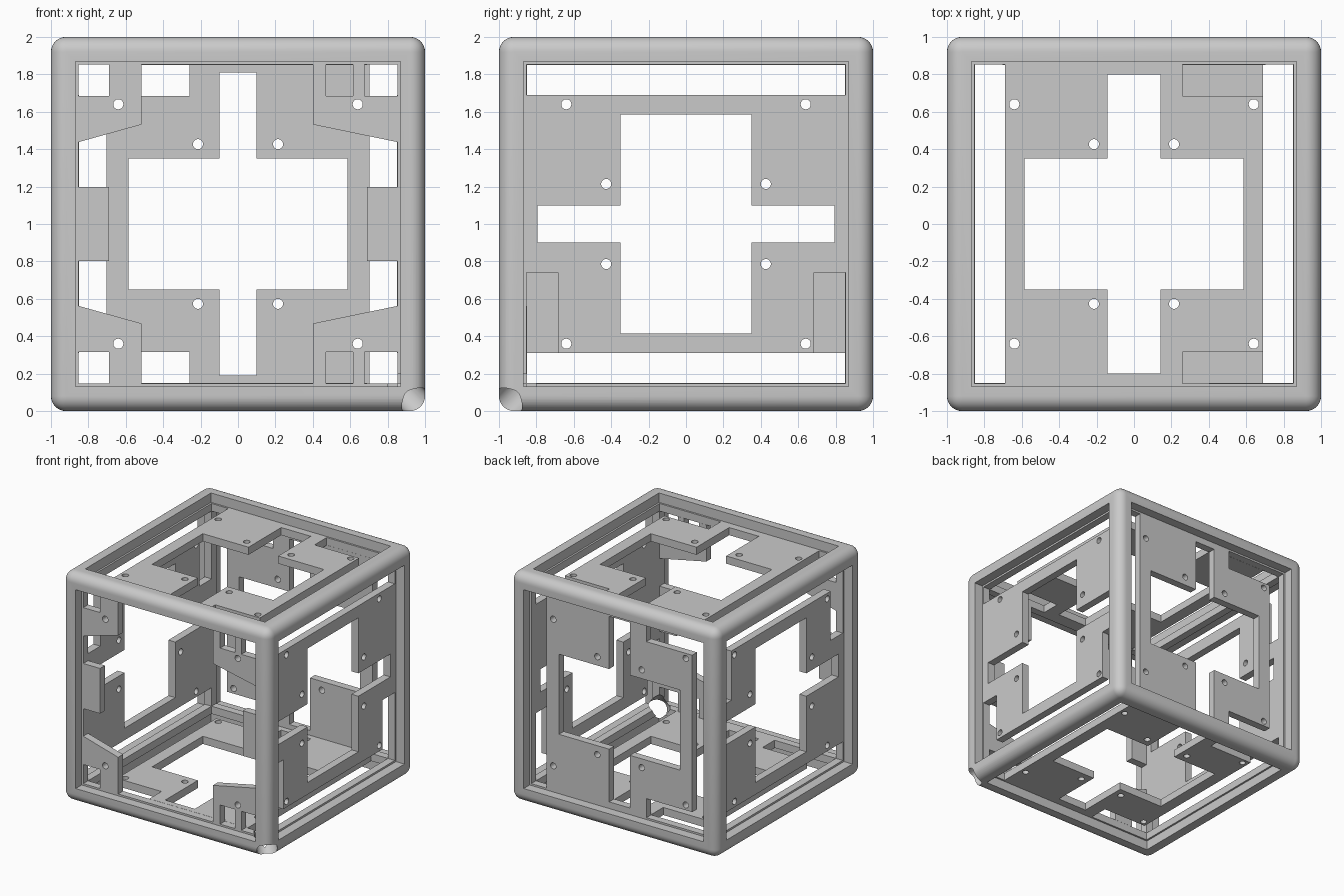
import bpy
import bmesh
import math
from mathutils import Matrix, Vector

if "Cube" in bpy.data.objects:
    bpy.data.objects.remove(bpy.data.objects["Cube"], do_unlink=True)

grey = bpy.data.materials.new("plain grey")
grey.use_nodes = True
COLOUR = (0.59, 0.59, 0.59, 1)
grey.diffuse_color = COLOUR
grey.node_tree.nodes["Principled BSDF"].inputs["Base Color"].default_value = COLOUR

X, Y, Z = Vector((1, 0, 0)), Vector((0, 1, 0)), Vector((0, 0, 1))
CENTRE = Z
WINDOW, REBATE = 0.852, 0.868      # half widths of the frame openings
OUTER, THICK = 0.918, 0.067        # plate outer face (and rebate floor), thickness


def activate(ob):
    bpy.ops.object.select_all(action="DESELECT")
    ob.select_set(True)
    bpy.context.view_layer.objects.active = ob


def box(name, size, location):
    bpy.ops.mesh.primitive_cube_add(size=1, location=location)
    ob = bpy.context.object
    ob.name = name
    ob.scale = size
    bpy.ops.object.transform_apply(location=False, rotation=False, scale=True)
    return ob


def cut(target, cutter):
    activate(target)
    mod = target.modifiers.new("cut", "BOOLEAN")
    mod.operation, mod.solver, mod.object = "DIFFERENCE", "EXACT", cutter
    bpy.ops.object.modifier_apply(modifier=mod.name)
    bpy.data.objects.remove(cutter, do_unlink=True)


def circle(u, v, r=0.027, n=20):
    return [(u + r * math.cos(math.tau * i / n), v + r * math.sin(math.tau * i / n))
            for i in range(n)]


def panel(name, loops, p, q):
    """Flat plate from an outline and hole loops, facing along p x q."""
    curve = bpy.data.curves.new(name, "CURVE")
    curve.dimensions, curve.fill_mode = "2D", "BOTH"
    curve.extrude = THICK / 2
    for loop in loops:
        spline = curve.splines.new("POLY")
        spline.points.add(len(loop) - 1)
        for point, (u, v) in zip(spline.points, loop):
            point.co = (u, v, 0, 1)
        spline.use_cyclic_u = True
    ob = bpy.data.objects.new(name, curve)
    bpy.context.collection.objects.link(ob)
    n = p.cross(q)
    basis = Matrix((p, q, n)).transposed().to_4x4()
    ob.matrix_world = Matrix.Translation(CENTRE + n * (OUTER - THICK / 2)) @ basis
    activate(ob)
    bpy.ops.object.convert(target="MESH")
    ob = bpy.context.object
    # Weld the caps to the walls so that all normals point outwards
    bm = bmesh.new()
    bm.from_mesh(ob.data)
    bmesh.ops.remove_doubles(bm, verts=bm.verts, dist=0.0005)
    bmesh.ops.recalc_face_normals(bm, faces=bm.faces)
    for face in bm.faces:
        face.smooth = False
    bm.to_mesh(ob.data)
    bm.free()
    ob.data.materials.clear()
    ob.data.materials.append(grey)


def mirrored(half):
    """Close a half outline by mirroring it across the u axis."""
    return half + [(u, -v) for u, v in reversed(half)]


def cross_plate(name, p, q, slot_w, slot_l, side=0.69):
    outline = mirrored([(-side, WINDOW), (0.26, WINDOW), (0.26, 0.685), (side, 0.685)])
    cross = mirrored([(-0.585, 0.35), (-slot_w, 0.35), (-slot_w, slot_l),
                      (slot_w, slot_l), (slot_w, 0.35), (0.585, 0.35)])
    holes = [circle(su * u, sv * v) for u, v in ((0.214, 0.427), (0.64, 0.64))
             for su in (1, -1) for sv in (1, -1)]
    panel(name, [outline, cross] + holes, p, q)


# Cube frame with rounded outer edges
frame = box("frame", (2, 2, 2), CENTRE)
bevel = frame.modifiers.new("round", "BEVEL")
bevel.width, bevel.segments = 0.08, 8
activate(frame)
bpy.ops.object.modifier_apply(modifier=bevel.name)
for axis in (X, Y, Z):
    across = Vector((1, 1, 1)) - axis
    cut(frame, box("window_cutter", across * 2 * WINDOW + axis * 3, CENTRE))
    for s in (1, -1):
        cut(frame, box("rebate_cutter", across * 2 * REBATE + axis * 0.2,
                       CENTRE + axis * s * (OUTER + 0.1)))

# Diagonal cable hole through one lower corner
diagonal = Vector((1, -1, -1))
bpy.ops.mesh.primitive_cylinder_add(
    vertices=32, radius=0.082, depth=0.8, location=CENTRE + diagonal * 0.95,
    rotation=diagonal.to_track_quat("Z", "Y").to_euler())
cut(frame, bpy.context.object)
frame.data.materials.clear()
frame.data.materials.append(grey)
activate(frame)
bpy.ops.object.shade_smooth_by_angle(angle=math.radians(30))

# Cross-cut mounting plates on five sides
cross_plate("top_plate", X, Y, 0.143, 0.8)
cross_plate("bottom_plate", -X, Y, 0.143, 0.8)
cross_plate("right_plate", -Z, Y, 0.1, 0.793)
cross_plate("left_plate", Z, Y, 0.1, 0.793)
cross_plate("back_plate", -X, Z, 0.1, 0.81, 0.703)

# Front corner brackets and side tabs
narrow = [(-WINDOW, 0.438), (-0.515, 0.532), (-0.515, WINDOW), (-0.69, WINDOW),
          (-0.69, 0.685), (-WINDOW, 0.685)]
wide = [(WINDOW, 0.438), (0.4, 0.532), (0.4, WINDOW), (0.47, WINDOW), (0.47, 0.685),
        (0.615, 0.685), (0.615, WINDOW), (0.675, WINDOW), (0.675, 0.685), (WINDOW, 0.685)]
for level, s in (("upper", 1), ("lower", -1)):
    for label, shape, u in (("narrow", narrow, -0.64), ("wide", wide, 0.64)):
        outline = [(a, s * b) for a, b in shape]
        panel(f"{level}_{label}_bracket", [outline, circle(u, s * 0.64)], X, Z)
for label, s in (("left", 1), ("right", -1)):
    panel(f"{label}_front_tab", [mirrored([(s * 0.69, 0.197), (s * WINDOW, 0.197)])], X, Z)
